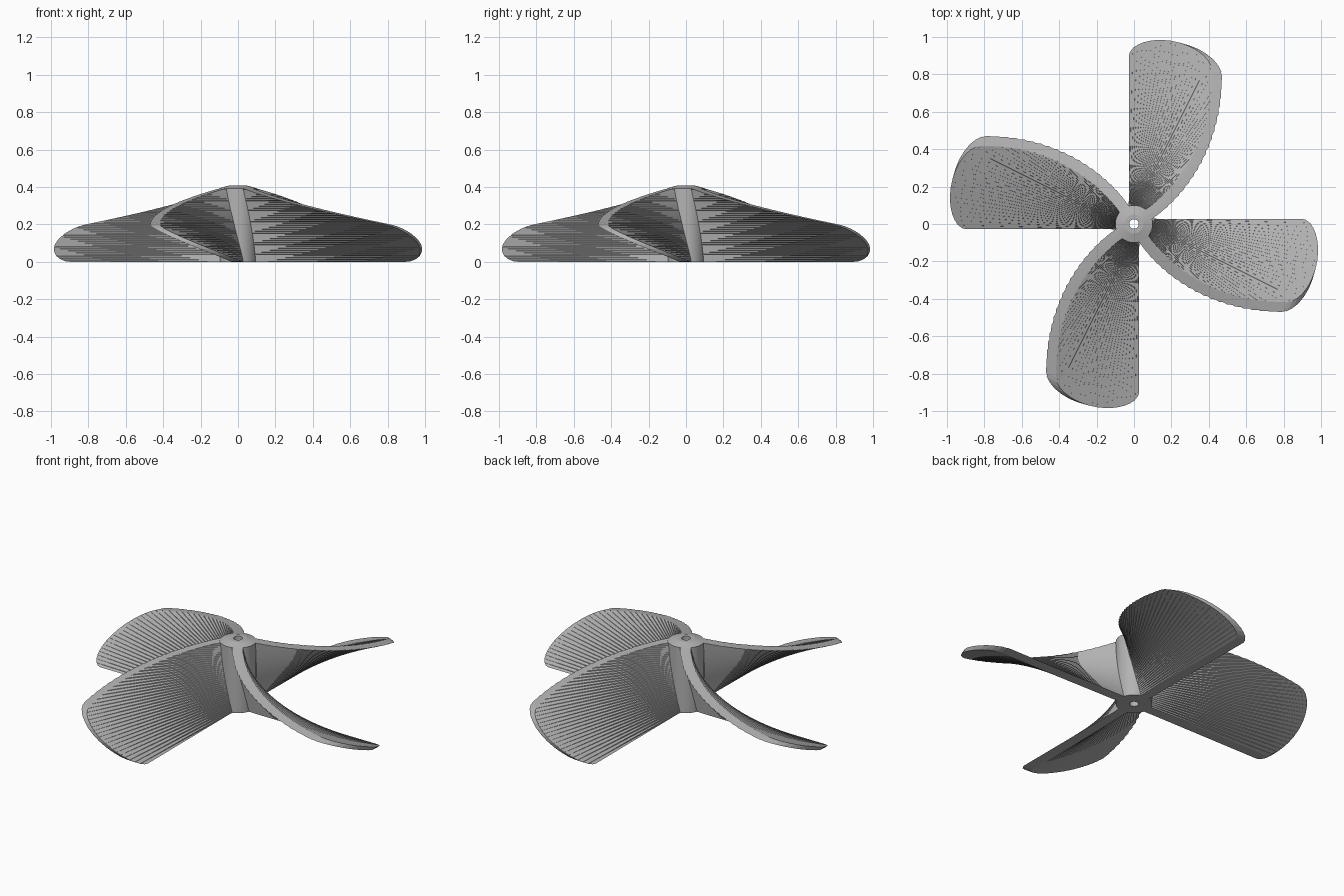
import bpy, bmesh, math
from mathutils import Matrix, Vector

if "Cube" in bpy.data.objects:
    bpy.data.objects.remove(bpy.data.objects["Cube"], do_unlink=True)

TOP = 0.407                   # overall height
TWIST = math.radians(-59)     # turn of the blade from bottom to top
SLICES = 40
HALF = 0.03                   # half thickness of a blade
HUB_R, BORE_R = 0.1, 0.025

grey = bpy.data.materials.new("light_grey")
grey.use_nodes = True
colour = (0.45, 0.45, 0.45, 1)
grey.diffuse_color = colour
grey.node_tree.nodes["Principled BSDF"].inputs["Base Color"].default_value = colour


def finish(name, bm):
    bmesh.ops.recalc_face_normals(bm, faces=bm.faces)
    mesh = bpy.data.meshes.new(name)
    bm.to_mesh(mesh)
    bm.free()
    mesh.materials.append(grey)
    ob = bpy.data.objects.new(name, mesh)
    bpy.context.collection.objects.link(ob)
    return ob


def lathe(name, profile, steps):
    """Revolve a closed (radius, height) outline about z."""
    bm = bmesh.new()
    verts = [bm.verts.new((r, 0, z)) for r, z in profile]
    edges = [bm.edges.new((a, b)) for a, b in zip(verts, verts[1:] + verts[:1])]
    bmesh.ops.spin(bm, geom=verts + edges, axis=(0, 0, 1), cent=(0, 0, 0),
                   angle=math.tau, steps=steps, use_merge=True)
    bmesh.ops.remove_doubles(bm, verts=bm.verts, dist=1e-5)
    return finish(name, bm)


# Envelope that trims the blades: cone on top, rounded rim
rim = [(0.9 + 0.1 * math.cos(a), 0.1 + 0.1 * math.sin(a))
       for a in (math.radians(-90 + 167 * i / 14) for i in range(15))]
envelope = lathe("blade_envelope", [(0.04, 0)] + rim + [(0.04, TOP)], 128)
envelope.hide_render = True

# Twisted bar, one long facet pair per slice
bm = bmesh.new()
rings = []
for i in range(SLICES + 1):
    t = i / SLICES
    turn = Matrix.Rotation(TWIST * t, 3, 'Z')
    z = -0.001 + (TOP + 0.002) * t
    rings.append([bm.verts.new(turn @ Vector((x, y, z))) for x, y in
                  ((0.05, -HALF), (1.05, -HALF), (1.05, HALF), (0.05, HALF))])
for low, high in zip(rings, rings[1:]):
    for j in range(4):
        k = (j + 1) % 4
        a, b, c, d = low[j], low[k], high[k], high[j]
        if j == 2:            # keep both broad sides split root to tip
            tris = ((a, b, d), (b, c, d))
        else:
            tris = ((a, b, c), (a, c, d))
        for tri in tris:
            bm.faces.new(tri)
bm.faces.new(rings[0])
bm.faces.new(rings[-1])
blade = finish("blade_1", bm)

# Trim the bar to the envelope
trim = blade.modifiers.new("trim", 'BOOLEAN')
trim.operation = 'INTERSECT'
trim.solver = 'EXACT'
trim.object = envelope
bpy.context.view_layer.objects.active = blade
bpy.ops.object.modifier_apply(modifier=trim.name)
bpy.data.objects.remove(envelope, do_unlink=True)

# Remaining blades
for i in range(1, 4):
    copy = bpy.data.objects.new(f"blade_{i + 1}", blade.data)
    copy.rotation_euler.z = i * math.pi / 2
    bpy.context.collection.objects.link(copy)

# Hub with a through bore
hub = lathe("hub", [(BORE_R, 0), (HUB_R, 0), (HUB_R, 0.393), (0.05, TOP), (BORE_R, TOP)], 48)
bpy.ops.object.select_all(action='DESELECT')
hub.select_set(True)
bpy.context.view_layer.objects.active = hub
bpy.ops.object.shade_smooth_by_angle(angle=math.radians(12))
